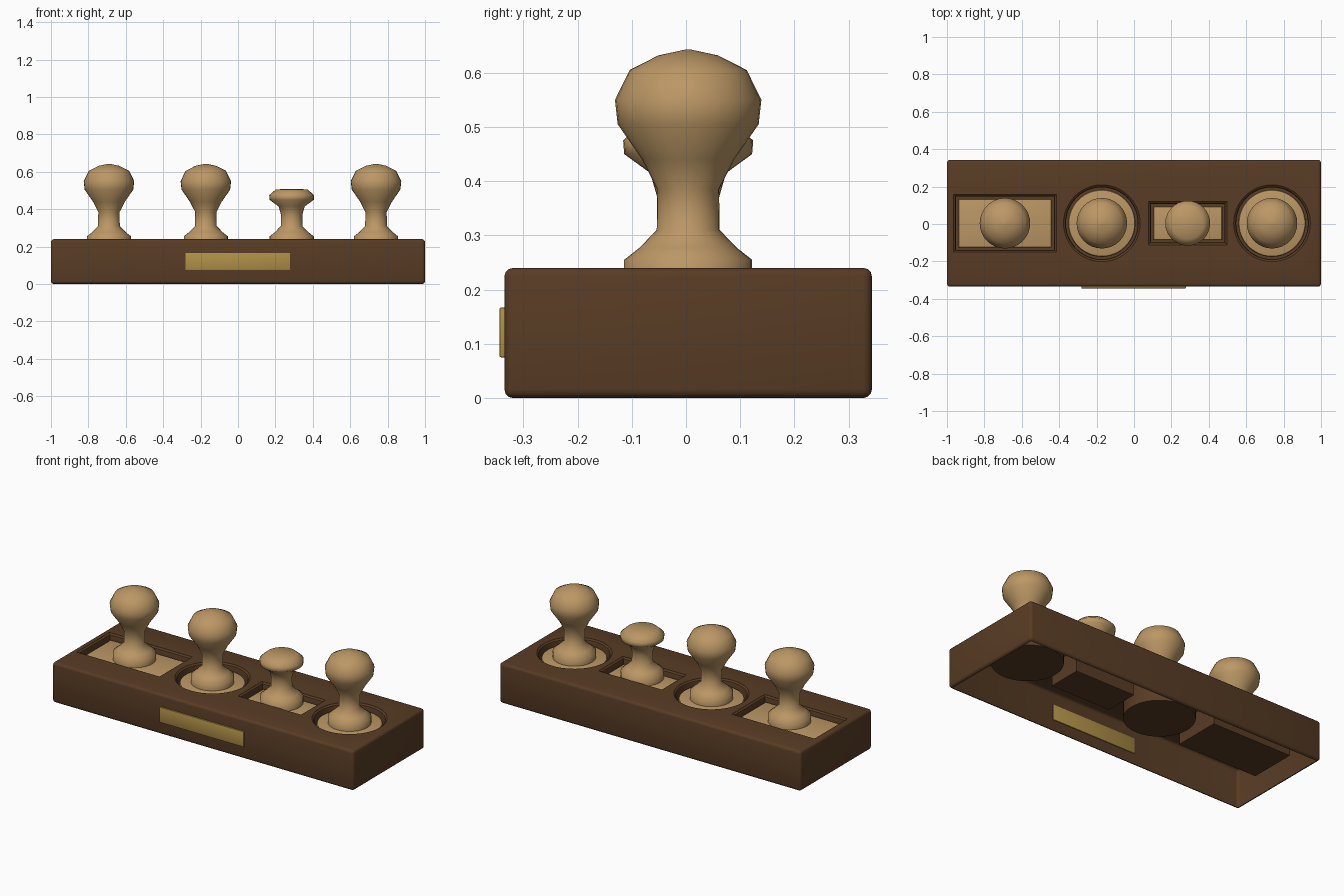
import bpy, bmesh, math

if "Cube" in bpy.data.objects:
    bpy.data.objects.remove(bpy.data.objects["Cube"])

CY = 0.004      # the box sits slightly behind centre because of the front plate


def material(name, colour):
    m = bpy.data.materials.new(name)
    m.diffuse_color = (*colour, 1)
    m.use_nodes = True
    m.node_tree.nodes["Principled BSDF"].inputs["Base Color"].default_value = m.diffuse_color
    return m


DARK = material("dark_wood", (0.098, 0.045, 0.018))
LIGHT = material("light_wood", (0.50, 0.31, 0.13))
BRASS = material("brass", (0.43, 0.28, 0.065))


def finish(name, bm, mat, angle=None):
    bmesh.ops.recalc_face_normals(bm, faces=bm.faces)
    me = bpy.data.meshes.new(name)
    bm.to_mesh(me)
    bm.free()
    me.materials.append(mat)
    ob = bpy.data.objects.new(name, me)
    bpy.context.collection.objects.link(ob)
    if angle:
        smooth(ob, angle)
    return ob


def smooth(ob, angle):
    bpy.ops.object.select_all(action='DESELECT')
    ob.select_set(True)
    bpy.context.view_layer.objects.active = ob
    bpy.ops.object.shade_smooth_by_angle(angle=math.radians(angle))


def outline(shape, grow, n=48):
    """Circle (r,) or rectangle (half x, half y), grown by an offset."""
    if len(shape) == 1:
        r = shape[0] + grow
        return [(r * math.cos(i * math.tau / n), r * math.sin(i * math.tau / n)) for i in range(n)]
    a, b = shape[0] + grow, shape[1] + grow
    return [(a, b), (-a, b), (-a, -b), (a, -b)]


def loft(name, x, shape, layers, mat, angle=None, n=48):
    """Stack the outline at (offset, z) layers and cap both ends."""
    bm = bmesh.new()
    rings = [[bm.verts.new((x + px, CY + py, z)) for px, py in outline(shape, g, n)]
             for g, z in layers]
    for lo, hi in zip(rings, rings[1:]):
        for i in range(len(lo)):
            j = (i + 1) % len(lo)
            bm.faces.new((lo[i], lo[j], hi[j], hi[i]))
    bm.faces.new(rings[0])
    bm.faces.new(rings[-1])
    return finish(name, bm, mat, angle)


def box(name, size, centre, mat, bevel, segments):
    bm = bmesh.new()
    bmesh.ops.create_cube(bm, size=1)
    for v in bm.verts:
        v.co = [c + s * k for c, s, k in zip(centre, size, v.co)]
    bmesh.ops.bevel(bm, geom=bm.edges[:], offset=bevel, segments=segments,
                    profile=0.5, affect='EDGES')
    return finish(name, bm, mat)


# Handle profiles as (radius, z)
FOOT = [(0.118, 0.213), (0.118, 0.255), (0.09, 0.277), (0.058, 0.31), (0.057, 0.385)]
TALL = FOOT + [(0.085, 0.44), (0.13, 0.505), (0.135, 0.55), (0.108, 0.605),
               (0.055, 0.632), (0.004, 0.643)]
SHORT = FOOT[:4] + [(0.057, 0.37), (0.07, 0.415), (0.118, 0.45), (0.12, 0.475),
                    (0.085, 0.506), (0.004, 0.509)]

# x position, base shape, handle profile
STAMPS = [
    (-0.69, (0.25, 0.13), TALL),
    (-0.172, (0.18,), TALL),
    (0.287, (0.185, 0.09), SHORT),
    (0.738, (0.18,), TALL),
]

# Tray: bevelled block with pockets cut in, open underneath
tray = box("tray", (2, 0.678, 0.24), (0, CY, 0.12), DARK, 0.016, 3)
POCKET = [(0.012, 0.1), (0.012, 0.222), (0.015, 0.232), (0.025, 0.2395), (0.026, 0.28)]
for x, shape, handle in STAMPS:
    cutter = loft("pocket_cutter", x, shape, POCKET, DARK)
    cutter.hide_render = True
    mod = tray.modifiers.new("pocket", 'BOOLEAN')
    mod.operation, mod.solver, mod.object = 'DIFFERENCE', 'EXACT', cutter
    bpy.context.view_layer.objects.active = tray
    bpy.ops.object.modifier_apply(modifier=mod.name)
    bpy.data.objects.remove(cutter)

bm = bmesh.new()
bm.from_mesh(tray.data)
under = [f for f in bm.faces if f.normal.z < -0.99 and f.calc_center_median().z < 0.002]
bmesh.ops.delete(bm, geom=under, context='FACES')
bm.to_mesh(tray.data)
bm.free()
smooth(tray, 35)

# Stamps: base in the pocket plus a turned handle
BASE = [(0, 0.105), (0, 0.205), (-0.004, 0.212), (-0.012, 0.215)]
for i, (x, shape, handle) in enumerate(STAMPS, 1):
    loft(f"stamp_base_{i}", x, shape, BASE, LIGHT, 35)
    loft(f"stamp_handle_{i}", x, (0,), handle, LIGHT, 60, 32)

# Front plate, passing through the thin tray wall
plate = box("front_plate", (0.56, 0.014, 0.092), (-0.002, -0.337, 0.121), BRASS, 0.003, 2)
smooth(plate, 35)
